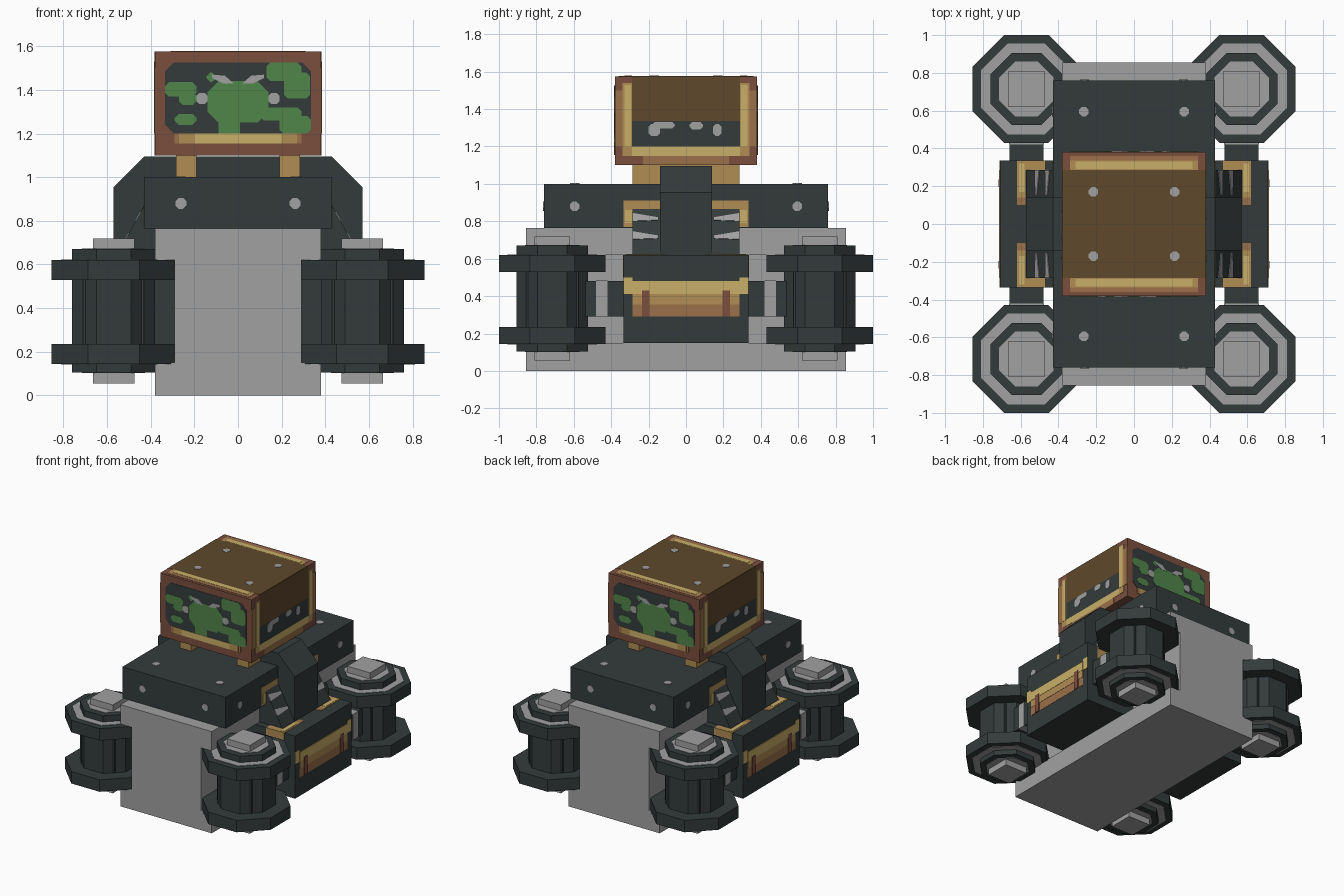
import bpy, bmesh, math
from mathutils import Vector, Matrix

cube = bpy.data.objects.get("Cube")
if cube:
    bpy.data.objects.remove(cube, do_unlink=True)


def make_material(name, code):
    def linear(pair):
        c = int(pair, 16) / 255
        return c / 12.92 if c < 0.04 else ((c + 0.055) / 1.055) ** 2.4
    color = [linear(code[i:i + 2]) for i in (0, 2, 4)] + [1]
    mat = bpy.data.materials.new(name)
    mat.use_nodes = True
    mat.diffuse_color = color
    mat.node_tree.nodes["Principled BSDF"].inputs["Base Color"].default_value = color
    return mat


dark = make_material("dark_slate", "343b3b")
grey = make_material("light_grey", "a0a1a0")
cream = make_material("pale_gold", "c9b068")
ochre = make_material("ochre", "b08d54")
copper = make_material("copper", "9b704a")
rust = make_material("rust_red", "7b4f3f")
brown = make_material("dark_brown", "5e482b")
green = make_material("screen_green", "50854a")

X, Y, Z = Vector((1, 0, 0)), Vector((0, 1, 0)), Vector((0, 0, 1))


def prism(name, mat, points, direction):
    """Extrude a planar outline along a direction."""
    bm = bmesh.new()
    face = bm.faces.new([bm.verts.new(p) for p in points])
    out = bmesh.ops.extrude_face_region(bm, geom=[face])
    moved = [v for v in out["geom"] if isinstance(v, bmesh.types.BMVert)]
    bmesh.ops.translate(bm, verts=moved, vec=direction)
    bmesh.ops.recalc_face_normals(bm, faces=bm.faces)
    mesh = bpy.data.meshes.new(name)
    bm.to_mesh(mesh)
    bm.free()
    mesh.materials.append(mat)
    obj = bpy.data.objects.new(name, mesh)
    bpy.context.collection.objects.link(obj)
    return obj


def box(name, mat, x, y, z):
    points = [(x[0], y[0], z[0]), (x[1], y[0], z[0]), (x[1], y[1], z[0]), (x[0], y[1], z[0])]
    return prism(name, mat, points, Z * (z[1] - z[0]))


def octagon(name, mat, center, half, low, high):
    radius = half / math.cos(math.pi / 8)
    points = []
    for i in range(8):
        a = (i + 0.5) * math.pi / 4
        points.append((center[0] + radius * math.cos(a), center[1] + radius * math.sin(a), low))
    return prism(name, mat, points, Z * (high - low))


class Panel:
    """A flat surface, and its half-turn twin, that takes thin painted plates."""

    def __init__(self, label, origin, u, v):
        self.label, self.origin, self.u, self.v = label, origin, u, v
        self.normal = u.cross(v).normalized()

    def plate(self, part, mat, u, v, cut=0, layer=1):
        (a, b), (c, d) = u, v
        if cut:
            outline = [(a + cut, c), (b - cut, c), (b, c + cut), (b, d - cut),
                       (b - cut, d), (a + cut, d), (a, d - cut), (a, c + cut)]
        else:
            outline = [(a, c), (b, c), (b, d), (a, d)]
        self.shape(part, mat, outline, layer)

    def shape(self, part, mat, outline, layer=1):
        points = [self.origin + self.u * p + self.v * q for p, q in outline]
        for turn in (0, math.pi):
            spin = Matrix.Rotation(turn, 3, "Z")
            prism(self.label + "_" + part, mat, [spin @ p for p in points],
                  spin @ self.normal * 0.002 * layer)

    def dot(self, part, p, q, r):
        self.plate(part, grey, (p - r, p + r), (q - r, q + r), r * 0.6, 2)


# Hull: a wide core with recessed flanks, and the deck on top
box("hull_base", grey, (-.38, .38), (-.855, .855), (0, .15))
box("hull_waist", grey, (-.29, .29), (-.855, .855), (.15, .62))
box("hull_shoulder", grey, (-.38, .38), (-.855, .855), (.62, .765))
box("deck", dark, (-.43, .43), (-.76, .76), (.765, 1))

# Arch over the deck
arch = [(.57, .62), (.57, .955), (.43, 1.095), (-.43, 1.095), (-.57, .955), (-.57, .62)]
arch += [(-.4, .62), (-.4, .95), (.4, .95), (.4, .62)]
prism("arch", dark, [(x, -.14, z) for x, z in arch], Y * .28)

# Head and its supports
box("head", rust, (-.38, .38), (-.38, .38), (1.1, 1.575))
for s in (-1, 1):
    box("head_support", ochre, sorted((s * .19, s * .285)), (-.285, .285), (1, 1.1))

# Wheels, axles and side pods
for sx in (-1, 1):
    side = "left" if sx > 0 else "right"
    box(side + "_pod", dark, sorted((sx * .29, sx * .71)), (-.335, .335), (.15, .62))
    wedge = [(.38, .62), (.57, .62), (.43, .87), (.38, .87)]
    prism(side + "_slope", dark, [(sx * x, -.285, z) for x, z in wedge], Y * .57)
    for sy in (-1, 1):
        name = side + ("_back" if sy > 0 else "_front")
        cx, cy = sx * .57, sy * .715
        box(name + "_drum", dark, (cx - .14, cx + .14), (cy - .14, cy + .14), (.2, .6))
        box(name + "_cap", grey, (cx - .095, cx + .095), (cy - .095, cy + .095), (.055, .72))
        octagon(name + "_hub", dark, (cx, cy), .19, .105, .67)
        octagon(name + "_hub_paint", grey, (cx, cy), .145, .102, .673)
        for low in (.145, .53):
            octagon(name + "_flange", dark, (cx, cy), .285, low, low + .09)
        octagon(name + "_upper_ring", grey, (cx, cy), .24, .6, .623)
        octagon(name + "_lower_ring", grey, (cx, cy), .24, .142, .16)
        box(name + "_axle", dark, (cx - .09, cx + .09), sorted((sy * .32, sy * .6)), (.29, .48))
        box(name + "_axle_band", grey, (cx - .093, cx + .093), sorted((sy * .42, sy * .48)), (.287, .483))

# Head screen
screen = Panel("screen", -Y * .38, X, Z)
screen.plate("glass", dark, (-.335, .335), (1.2, 1.525), .04)
screen.plate("sill_end", copper, (-.29, .29), (1.155, 1.2))
screen.plate("sill_edge", ochre, (-.27, .27), (1.155, 1.2), 0, 2)
screen.plate("sill", cream, (-.2, .2), (1.155, 1.2), 0, 3)
screen.plate("center_blob", green, (-.14, .14), (1.25, 1.44), .05, 2)
screen.plate("blob_foot", green, (-.09, .01), (1.2, 1.3), 0, 2)
for u, v in [((.13, .29), (1.44, 1.525)), ((.21, .33), (1.36, 1.48)),
             ((-.335, -.19), (1.37, 1.435)), ((-.27, -.19), (1.33, 1.39)),
             ((-.29, -.19), (1.24, 1.29)), ((.1, .29), (1.26, 1.32)),
             ((.19, .335), (1.2, 1.28)), ((-.145, -.1), (1.435, 1.48))]:
    screen.plate("blob", green, u, v, .018, 2)
for s in (-1, 1):
    screen.plate("cheek", grey, sorted((s * .14, s * .19)), (1.335, 1.385), .012, 3)
    screen.shape("brow", grey, [(s * .02, 1.43), (s * .07, 1.43), (s * .12, 1.455), (s * .12, 1.47), (s * .06, 1.465)], 3)

# Head sides
flank = Panel("head_side", X * .38, Y, Z)
flank.plate("cover", brown, (-.29, .29), (1.335, 1.575))
flank.plate("visor", dark, (-.29, .29), (1.2, 1.335))
flank.plate("lower_trim", cream, (-.29, .29), (1.15, 1.2))
flank.plate("lower_edge", copper, (-.23, .23), (1.1, 1.15))
for s in (-1, 1):
    flank.plate("frame", copper, sorted((s * .34, s * .38)), (1.2, 1.5))
    flank.plate("post", ochre, sorted((s * .29, s * .34)), (1.15, 1.54))
    flank.plate("post_shine", cream, sorted((s * .295, s * .33)), (1.2, 1.53), 0, 2)
for u, v in [((-.2, -.14), (1.255, 1.32)), ((-.18, -.06), (1.295, 1.332)),
             ((.02, .09), (1.29, 1.332)), ((.145, .19), (1.255, 1.32))]:
    flank.plate("glint", grey, u, v, .015, 2)

# Head top
roof = Panel("head_top", Z * 1.575, X, Y)
roof.plate("cover", brown, (-.38, .38), (-.285, .285))
roof.plate("edge", copper, (-.34, .34), (.335, .36))
roof.plate("trim", ochre, (-.34, .34), (.285, .335))
roof.plate("trim_shine", cream, (-.31, .31), (.29, .33), 0, 2)

# Rivets on the roof and the deck
deck_top = Panel("deck_top", Z, X, Y)
deck_front = Panel("deck_front", -Y * .76, X, Z)
deck_side = Panel("deck_side", X * .43, Y, Z)
for s in (-1, 1):
    roof.dot("rivet", s * .215, .17, .025)
    deck_top.dot("rivet", s * .265, .595, .025)
    deck_front.dot("rivet", s * .262, .88, .025)
    deck_side.dot("rivet", s * .595, .88, .025)

# Gold trim on the deck sides, and grey streaks on the slopes
slope = Panel("slope", Vector((.57, 0, .62)), Y, Vector((-.14, 0, .25)))
for s in (-1, 1):
    deck_side.plate("trim_top", ochre, sorted((s * .14, s * .335)), (.865, .91))
    deck_side.plate("trim_post", ochre, sorted((s * .28, s * .335)), (.77, .865))
    deck_side.plate("trim_shine", cream, sorted((s * .29, s * .325)), (.79, .86), 0, 2)
    for v in (.33, .72):
        slope.shape("streak", grey, [(s * .285, v), (s * .15, v + .02), (s * .15, v + .08), (s * .285, v + .17)], 2)

# Pod paint: outer panel, top edging and end faces
pod_side = Panel("pod_side", X * .71, Y, Z)
pod_side.plate("panel", copper, (-.285, .285), (.29, .48))
pod_side.plate("panel_middle", ochre, (-.285, .285), (.355, .48), 0, 2)
pod_side.plate("panel_shine", cream, (-.285, .285), (.41, .48), 0, 3)
pod_top = Panel("pod_top", Z * .62, X, Y)
for s in (-1, 1):
    pod_side.plate("rib", rust, sorted((s * .195, s * .235)), (.29, .43), 0, 4)
    pod_side.plate("edge", cream, sorted((s * .285, s * .335)), (.41, .5))
    pod_top.plate("end_trim", ochre, (.47, .62), sorted((s * .285, s * .335)))
    pod_top.plate("long_trim", ochre, (.575, .62), sorted((s * .14, s * .285)))
    pod_top.plate("trim_shine", cream, (.58, .61), sorted((s * .17, s * .32)), 0, 2)
    pod_top.plate("trim_end", copper, (.575, .62), sorted((s * .1, s * .14)))
for y, u in ((-.335, X), (.335, -X)):
    pod_end = Panel("pod_end", Y * y, u, Z)
    span = sorted((u.x * .47, u.x * .62))
    pod_end.plate("paint", ochre, span, (.5, .62))
